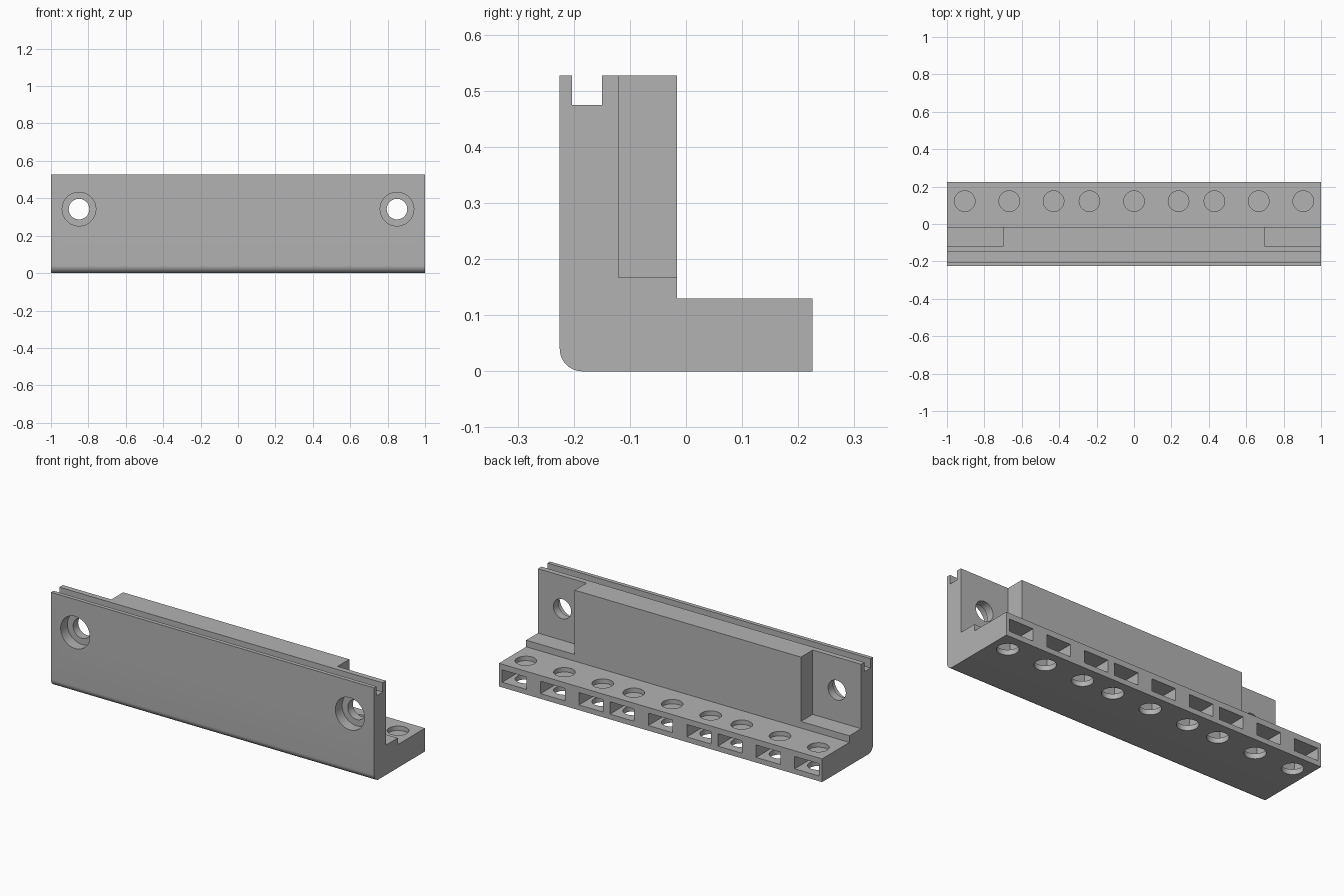
import bpy, bmesh, math
from mathutils import Matrix, Vector

if "Cube" in bpy.data.objects:
    bpy.data.objects.remove(bpy.data.objects["Cube"], do_unlink=True)

grey = bpy.data.materials.new("plain grey")
grey.use_nodes = True
grey.diffuse_color = (0.45, 0.45, 0.45, 1)
grey.node_tree.nodes["Principled BSDF"].inputs["Base Color"].default_value = (0.45, 0.45, 0.45, 1)


def make_object(name, bm):
    bmesh.ops.recalc_face_normals(bm, faces=bm.faces[:])
    mesh = bpy.data.meshes.new(name)
    bm.to_mesh(mesh)
    bm.free()
    mesh.materials.append(grey)
    obj = bpy.data.objects.new(name, mesh)
    bpy.context.collection.objects.link(obj)
    return obj


def add_box(bm, low, high):
    low, high = Vector(low), Vector(high)
    place = Matrix.Translation((low + high) / 2) @ Matrix.Diagonal((*(high - low), 1))
    bmesh.ops.create_cube(bm, size=1, matrix=place)


def add_cylinder(bm, start, end, radius):
    start, end = Vector(start), Vector(end)
    axis = end - start
    place = Matrix.Translation((start + end) / 2) @ axis.to_track_quat('Z', 'Y').to_matrix().to_4x4()
    bmesh.ops.create_cone(bm, cap_ends=True, segments=48, radius1=radius, radius2=radius,
                          depth=axis.length, matrix=place)


def cut(body, name, bm):
    cutter = make_object(name, bm)
    cutter.hide_render = True
    mod = body.modifiers.new(name, 'BOOLEAN')
    mod.operation = 'DIFFERENCE'
    mod.solver = 'EXACT'
    mod.object = cutter
    bpy.context.view_layer.objects.active = body
    bpy.ops.object.modifier_apply(modifier=name)
    bpy.data.objects.remove(cutter, do_unlink=True)


# L-shaped body: grooved upright, foot and rounded lower front edge
front, back, top, foot, r = -0.225, 0.225, 0.527, 0.13, 0.04
profile = [(back, 0), (back, foot), (-0.016, foot), (-0.016, top), (-0.15, top),
           (-0.15, 0.475), (-0.203, 0.475), (-0.203, top), (front, top)]
for i in range(13):
    a = math.pi + i / 12 * math.pi / 2
    profile.append((front + r + r * math.cos(a), r + r * math.sin(a)))
bm = bmesh.new()
face = bm.faces.new([bm.verts.new((-1, y, z)) for y, z in profile])
sweep = bmesh.ops.extrude_face_region(bm, geom=[face])
bmesh.ops.translate(bm, vec=(2, 0, 0), verts=[v for v in sweep["geom"] if isinstance(v, bmesh.types.BMVert)])
body = make_object("terminal_bracket", bm)

# Recesses at both ends of the thick rear wall
bm = bmesh.new()
for s in (-1, 1):
    add_box(bm, (min(0.7 * s, 1.1 * s), -0.12, 0.167), (max(0.7 * s, 1.1 * s), 0.1, 0.7))
cut(body, "end_recesses", bm)

# Counterbored mounting holes
for name, radius, depth in (("counterbores", 0.09, -0.165), ("bolt_holes", 0.055, 0)):
    bm = bmesh.new()
    for x in (-0.85, 0.85):
        add_cylinder(bm, (x, -0.3, 0.342), (x, depth, 0.342), radius)
    cut(body, name, bm)

# Nut slots in the foot, with blind holes above and open holes below
columns = [0, 0.238, 0.43, 0.667, 0.905]
columns += [-x for x in columns[1:]]
slots, upper, lower = bmesh.new(), bmesh.new(), bmesh.new()
for x in columns:
    add_box(slots, (x - 0.075, 0.048, 0.029), (x + 0.075, 0.3, 0.098))
    add_cylinder(upper, (x, 0.122, 0.105), (x, 0.122, 0.2), 0.055)
    add_cylinder(lower, (x, 0.122, -0.1), (x, 0.122, 0.06), 0.055)
cut(body, "nut_slots", slots)
cut(body, "upper_holes", upper)
cut(body, "lower_holes", lower)

bpy.ops.object.select_all(action='DESELECT')
body.select_set(True)
bpy.context.view_layer.objects.active = body
bpy.ops.object.shade_smooth_by_angle(angle=math.radians(30))
